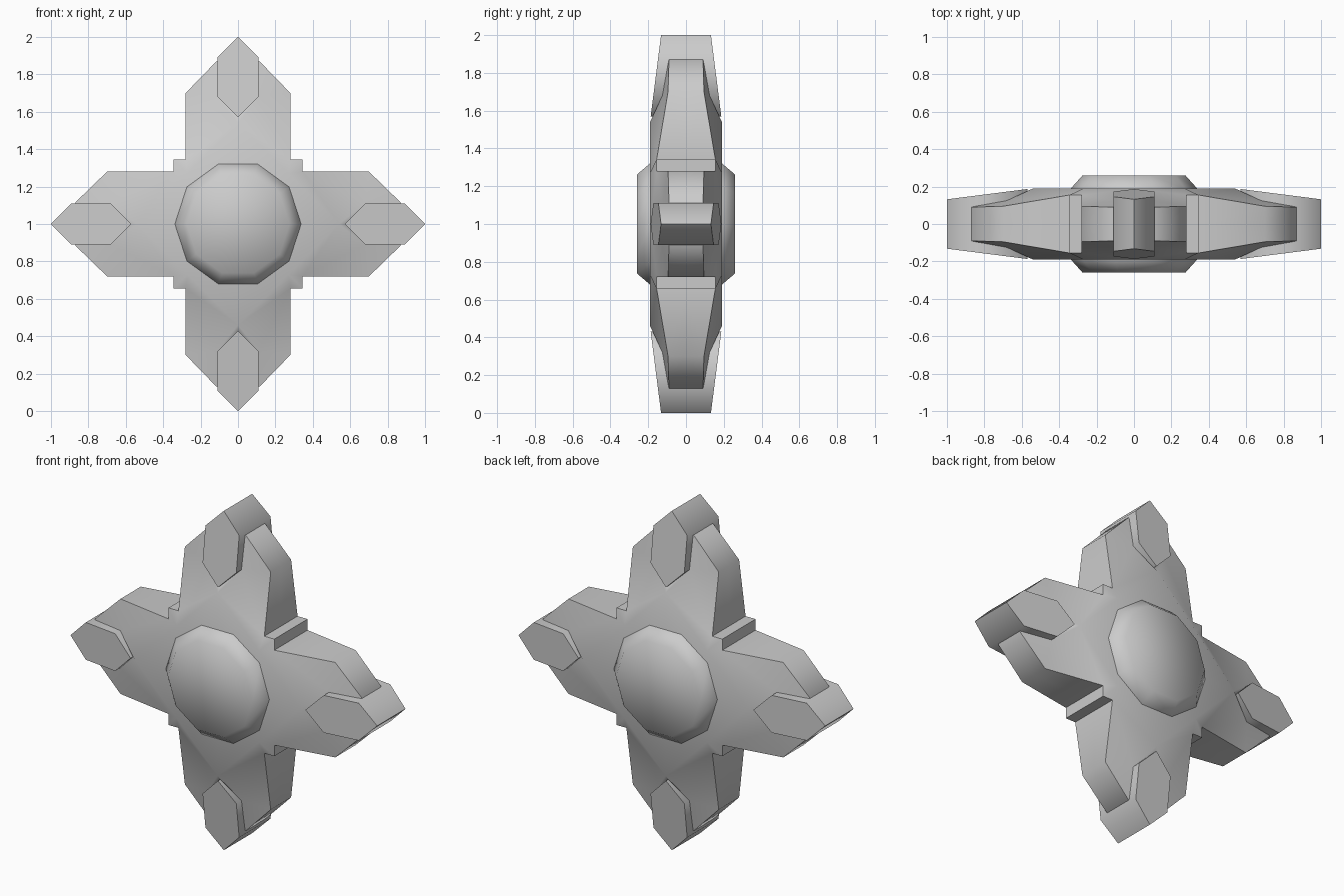
import bpy, bmesh, math

if "Cube" in bpy.data.objects:
    bpy.data.objects.remove(bpy.data.objects["Cube"])

CZ = 1.0  # height of the star's centre


def finish(bm, name):
    bmesh.ops.remove_doubles(bm, verts=bm.verts, dist=0.0005)
    bmesh.ops.recalc_face_normals(bm, faces=bm.faces)
    me = bpy.data.meshes.new(name)
    bm.to_mesh(me)
    bm.free()
    ob = bpy.data.objects.new(name, me)
    bpy.context.collection.objects.link(ob)
    bpy.ops.object.select_all(action='DESELECT')
    ob.select_set(True)
    bpy.context.view_layer.objects.active = ob
    bpy.ops.object.shade_smooth_by_angle(angle=math.radians(50))
    return ob


def turn(u, v, k):
    # quarter turns around the centre
    for _ in range(k):
        u, v = -v, u
    return u, v


# Star body: one eighth as (along arm, across arm, half depth)
P = {
    'A': (0, 0, .19), 'B': (.54, 0, .19), 'C': (.57, 0, .165),
    'D': (.68, .11, .125), 'E': (.87, 0, .09), 'F': (.87, .115, .09),
    'G': (.70, .28, .095), 'H': (.345, .28, .155), 'I': (.345, .345, .155),
    'J': (.27, .27, .19),
}
FACES = ['ABJ', 'JBH', 'JHI', 'BCD', 'BDH', 'HDG', 'DFG', 'CEFD']
RIM = 'EFGHI'

bm = bmesh.new()
for k in range(4):
    for mirror in (1, -1):
        for side in (1, -1):
            def vert(key, flat=False):
                u, v, h = P[key]
                x, z = turn(u, v * mirror, k)
                return bm.verts.new((x, 0 if flat else side * h, z + CZ))
            for f in FACES:
                bm.faces.new([vert(c) for c in f])
            for a, b in zip(RIM, RIM[1:]):
                bm.faces.new([vert(a), vert(b), vert(b, True), vert(a, True)])
finish(bm, 'star_body')

# Bevelled ten-sided hub through the centre
bm = bmesh.new()
rings = []
for y, r in ((-.26, .275), (-.185, .342), (.185, .342), (.26, .275)):
    rings.append([bm.verts.new((r * math.cos(i * math.tau / 10), y,
                                CZ + r * math.sin(i * math.tau / 10)))
                  for i in range(10)])
for lo, hi in zip(rings, rings[1:]):
    for i in range(10):
        j = (i + 1) % 10
        bm.faces.new((lo[i], lo[j], hi[j], hi[i]))
bm.faces.new(rings[0])
bm.faces.new(rings[-1])
finish(bm, 'hub')

# Tapered six-sided caps on the four points
HEX = [(.57, 0), (.68, -.11), (.89, -.11), (1, 0), (.89, .11), (.68, .11)]
for k, name in enumerate(('right', 'top', 'left', 'bottom')):
    bm = bmesh.new()
    loops = []
    for side in (-1, 1):
        loop = []
        for u, v in HEX:
            x, z = turn(u, v, k)
            h = .187 - (u - .57) / .43 * .055
            loop.append(bm.verts.new((x, side * h, z + CZ)))
        bm.faces.new(loop)
        loops.append(loop)
    for i in range(6):
        j = (i + 1) % 6
        bm.faces.new((loops[0][i], loops[0][j], loops[1][j], loops[1][i]))
    finish(bm, name + '_point_cap')
